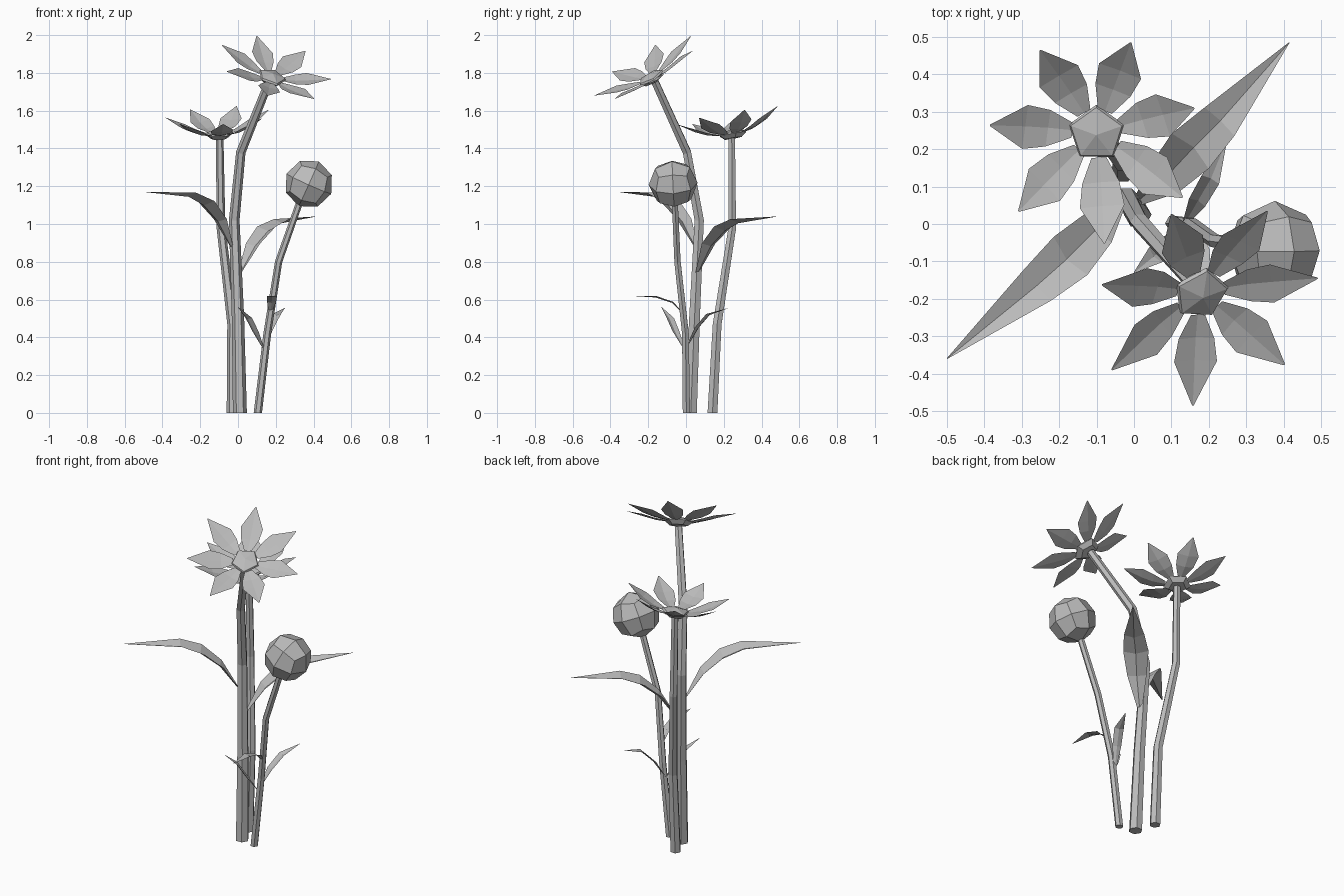
import bpy, bmesh, math
from mathutils import Vector, Matrix

cube = bpy.data.objects.get("Cube")
if cube:
    bpy.data.objects.remove(cube)

grey = bpy.data.materials.new("plain_grey")
grey.use_nodes = True
COLOUR = (0.5, 0.5, 0.5, 1)
grey.diffuse_color = COLOUR
grey.node_tree.nodes["Principled BSDF"].inputs["Base Color"].default_value = COLOUR

UP = Vector((0, 0, 1))


def finish(bm, name, matrix=None):
    """Turn a bmesh into a flat shaded grey object."""
    bmesh.ops.recalc_face_normals(bm, faces=bm.faces)
    if matrix:
        bm.transform(matrix)
    mesh = bpy.data.meshes.new(name)
    bm.to_mesh(mesh)
    bm.free()
    mesh.materials.append(grey)
    obj = bpy.data.objects.new(name, mesh)
    bpy.context.collection.objects.link(obj)
    return obj


def frame(centre, normal):
    turn = UP.rotation_difference(Vector(normal)).to_matrix().to_4x4()
    return Matrix.Translation(centre) @ turn


def loft(bm, rings, closed):
    """Bridge consecutive rings of vertices with quads."""
    count = len(rings[0])
    for a, b in zip(rings, rings[1:]):
        for i in range(count if closed else count - 1):
            j = (i + 1) % count
            bm.faces.new((a[i], a[j], b[j], b[i]))


def stem(name, path, r_base, r_top, sides=6):
    """Tapered six sided tube along a bent path."""
    pts = [Vector(p) for p in path]
    bm = bmesh.new()
    rings = []
    for k, p in enumerate(pts):
        along = pts[min(k + 1, len(pts) - 1)] - pts[max(k - 1, 0)]
        if k == 0:
            along = UP
        m = frame(p, along)
        r = r_base + (r_top - r_base) * p.z / pts[-1].z
        rings.append([bm.verts.new(m @ Vector((r * math.cos(a), r * math.sin(a), 0)))
                      for a in (math.tau * i / sides for i in range(sides))])
    loft(bm, rings, True)
    bm.faces.new(rings[0])
    bm.faces.new(rings[-1])
    finish(bm, name)


def leaf(name, path, widths, fold):
    """Pointed blade with a folded midrib, following an arching path."""
    pts = [Vector(p) for p in path]
    run = pts[-1] - pts[0]
    side = Vector((run.y, -run.x, 0)).normalized()
    bm = bmesh.new()
    rows = []
    for k, (p, w) in enumerate(zip(pts, widths)):
        along = pts[min(k + 1, len(pts) - 1)] - pts[max(k - 1, 0)]
        lift = side.cross(along).normalized() * fold * w
        rows.append([bm.verts.new(p + side * w + lift), bm.verts.new(p - lift),
                     bm.verts.new(p - side * w + lift)])
    loft(bm, rows, False)
    finish(bm, name)


def blossom(name, centre, normal, first_angle, lift, reach):
    """Seven cupped petals around a shallow five sided disc."""
    place = frame(centre, normal)
    # petal rows: distance out, half width, height
    rows = ((0.065, 0.02, 0), (0.13, 0.05, 0.15), (0.19, 0.06, 0.42), (reach, 0.002, 1))
    bm = bmesh.new()
    for i in range(7):
        spin = Matrix.Rotation(first_angle + math.tau * i / 7, 4, 'Z')
        strip = [[bm.verts.new(spin @ Vector((r, w * s, h * lift + abs(s) * w * 0.15)))
                  for s in (-1, 0, 1)] for r, w, h in rows]
        loft(bm, strip, False)
    finish(bm, name + "_petals", place)

    bm = bmesh.new()
    rings = []
    for r, z in ((0.05, -0.022), (0.078, 0), (0.072, 0.01)):
        rings.append([bm.verts.new((r * math.cos(a), r * math.sin(a), z))
                      for a in (first_angle + math.tau * i / 5 for i in range(5))])
    loft(bm, rings, True)
    bm.faces.new(rings[0])
    apex = bm.verts.new((0, 0, 0.026))
    for i in range(5):
        bm.faces.new((rings[-1][i], rings[-1][(i + 1) % 5], apex))
    finish(bm, name + "_disc", place)


# stems
stem("tall_stem", [(0.01, 0.025, 0), (0, 0.045, 0.5), (-0.02, 0.07, 1.02),
                   (0.015, 0.005, 1.38), (0.165, -0.165, 1.755)], 0.037, 0.022)
stem("back_stem", [(-0.03, 0.14, 0), (-0.03, 0.165, 0.47),
                   (-0.09, 0.245, 0.98), (-0.097, 0.242, 1.46)], 0.03, 0.02)
stem("bud_stem", [(0.105, 0.002, 0), (0.155, -0.003, 0.42),
                  (0.215, -0.045, 0.8), (0.335, -0.06, 1.14)], 0.022, 0.018)

# open flowers
blossom("tall_flower", (0.178, -0.185, 1.775), (0.33, -0.58, 1),
        math.radians(10), 0.06, 0.31)
blossom("back_flower", (-0.1, 0.242, 1.475), (-0.06, -0.17, 1),
        math.radians(18), 0.1, 0.282)

# closed bud: a rounded cube in line with its stem
bm = bmesh.new()
bmesh.ops.create_cube(bm, size=2)
bmesh.ops.subdivide_edges(bm, edges=bm.edges[:], cuts=1, use_grid_fill=True)
for v in bm.verts:
    v.co = v.co.normalized() * 0.13
finish(bm, "bud", frame((0.375, -0.068, 1.213), (0.45, -0.05, 1)))

# large leaves on the tall stem
BROAD = (0.012, 0.052, 0.068, 0.055, 0.001)
leaf("left_leaf", [(-0.035, 0.05, 0.88), (-0.1, -0.015, 1.02), (-0.175, -0.09, 1.11),
                   (-0.26, -0.165, 1.155), (-0.5, -0.36, 1.17)], BROAD, 0.2)
leaf("right_leaf", [(0.01, 0.06, 0.74), (0.085, 0.125, 0.89), (0.155, 0.2, 0.975),
                    (0.23, 0.275, 1.015), (0.415, 0.485, 1.04)], BROAD, 0.2)

# small leaves on the bud stem
SLIM = (0.006, 0.024, 0.026, 0.001)
leaf("small_back_leaf", [(0.135, 0, 0.34), (0.17, 0.06, 0.45),
                         (0.205, 0.12, 0.52), (0.248, 0.225, 0.555)], SLIM, 0.15)
leaf("small_left_leaf", [(0.135, -0.01, 0.34), (0.09, -0.055, 0.43),
                         (0.055, -0.085, 0.5), (0, -0.13, 0.56)], SLIM, 0.15)
leaf("small_front_leaf", [(0.17, -0.01, 0.52), (0.178, -0.07, 0.585),
                          (0.18, -0.16, 0.615), (0.18, -0.3, 0.62)], SLIM, 0.15)
